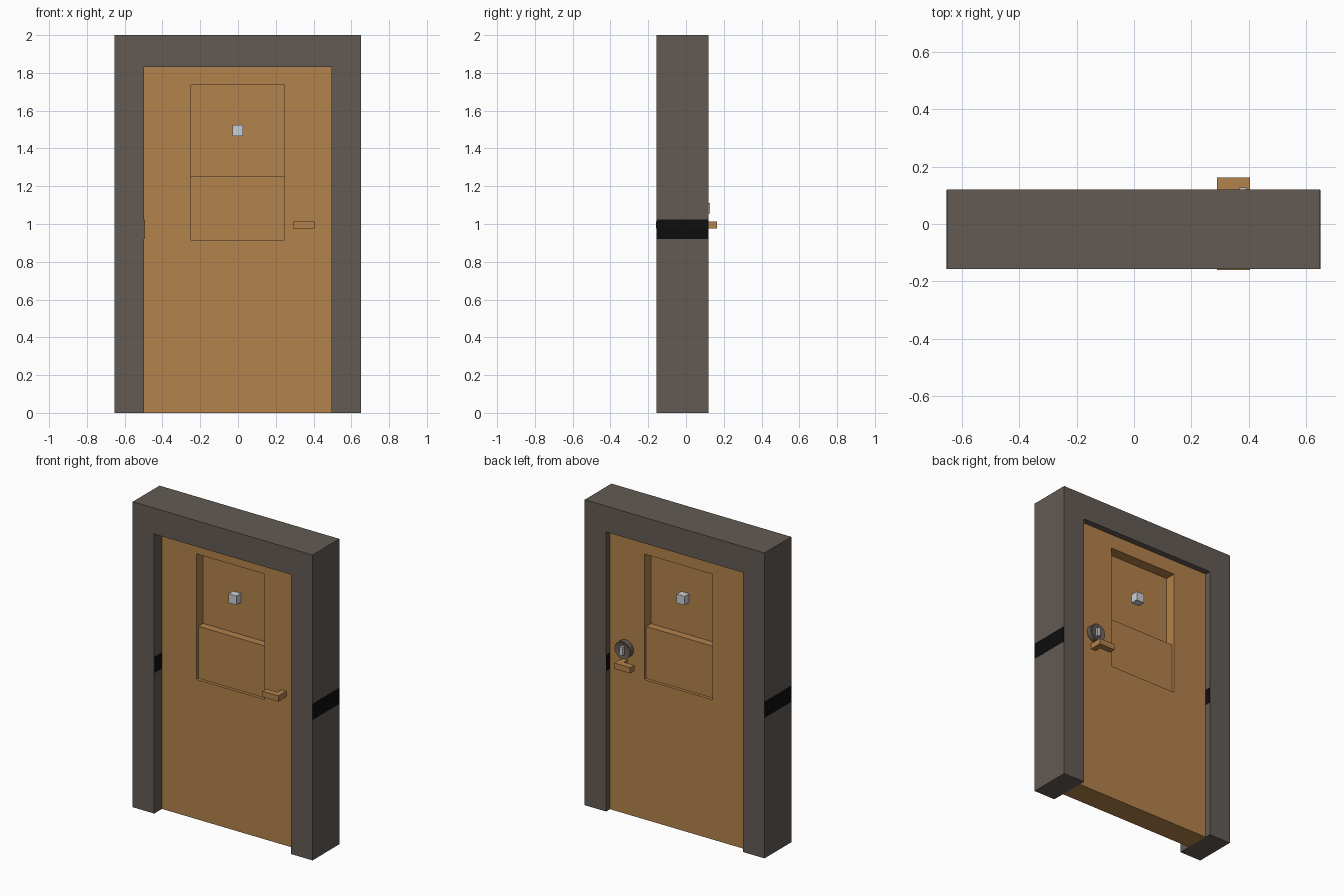
import bpy, bmesh, math
from mathutils import Matrix

if "Cube" in bpy.data.objects:
    bpy.data.objects.remove(bpy.data.objects["Cube"])


def material(name, rgb):
    m = bpy.data.materials.new(name)
    m.diffuse_color = (*rgb, 1)
    m.use_nodes = True
    m.node_tree.nodes["Principled BSDF"].inputs["Base Color"].default_value = m.diffuse_color
    return m


WOOD = material("warm wood", (0.445, 0.223, 0.069))
STONE = material("dark grey stone", (0.125, 0.104, 0.087))
METAL = material("pale metal", (0.60, 0.62, 0.65))
BLACK = material("black band", (0.004, 0.004, 0.004))


def finish(name, bm, mat):
    bmesh.ops.recalc_face_normals(bm, faces=bm.faces)
    me = bpy.data.meshes.new(name)
    bm.to_mesh(me)
    bm.free()
    ob = bpy.data.objects.new(name, me)
    bpy.context.collection.objects.link(ob)
    if mat:
        me.materials.append(mat)
    return ob


def box(name, x, y, z, mat):
    bm = bmesh.new()
    bmesh.ops.create_cube(bm, size=1)
    for v in bm.verts:
        for i, (lo, hi) in enumerate((x, y, z)):
            v.co[i] = lo if v.co[i] < 0 else hi
    return finish(name, bm, mat)


def cut(target, cutter):
    mod = target.modifiers.new("recess", "BOOLEAN")
    mod.object = cutter
    mod.operation = "DIFFERENCE"
    mod.solver = "EXACT"
    cutter.hide_render = True
    bpy.context.view_layer.objects.active = target
    bpy.ops.object.modifier_apply(modifier=mod.name)
    bpy.data.objects.remove(cutter)


FRONT, BACK = -0.157, 0.12      # frame depth
D0, D1 = -0.077, 0.08           # door depth

# door frame: one arch profile extruded through its depth
profile = [(-0.653, 0), (-0.653, 2), (0.65, 2), (0.65, 0),
           (0.495, 0), (0.495, 1.83), (-0.497, 1.83), (-0.497, 0)]
bm = bmesh.new()
face = bm.faces.new([bm.verts.new((x, FRONT, z)) for x, z in profile])
ext = bmesh.ops.extrude_face_region(bm, geom=[face])
for v in ext["geom"]:
    if isinstance(v, bmesh.types.BMVert):
        v.co.y = BACK
finish("door_frame", bm, STONE)

# black bands showing on the inner and outer sides of both jambs
for side, x in (("left", (-0.654, -0.496)), ("right", (0.494, 0.651))):
    box(side + "_jamb_band", x, (FRONT + 0.0005, BACK - 0.0005), (0.92, 1.025), BLACK)

# door leaf with a deep upper and a shallow lower recess on both faces
door = box("door_leaf", (-0.497, 0.495), (D0, D1), (0, 1.83), WOOD)
for sign, surf in ((-1, D0), (1, D1)):
    for (z0, z1), depth in (((1.255, 1.737), 0.07), ((0.915, 1.255), 0.02)):
        ys = sorted((surf + sign * 0.1, surf - sign * depth))
        cut(door, box("recess_cutter", (-0.248, 0.246), ys, (z0, z1), None))

# peephole block through the upper panel
box("peephole", (-0.03, 0.027), (-0.055, 0.058), (1.467, 1.525), METAL)

# lever handles on both faces
for side, stem_y, bar_y in (("front", (-0.121, D0 + 0.005), (-0.16, -0.12)),
                            ("back", (D1 - 0.005, 0.121), (0.12, 0.163))):
    box(side + "_handle_stem", (0.368, 0.404), stem_y, (0.976, 1.012), WOOD)
    box(side + "_handle_bar", (0.29, 0.405), bar_y, (0.975, 1.013), WOOD)

# round lock plate with inset centre, back only
bm = bmesh.new()
bmesh.ops.create_cone(bm, cap_ends=True, segments=32, radius1=0.056, radius2=0.056,
                      depth=0.04,
                      matrix=Matrix.Translation((0.38, 0.096, 1.085))
                      @ Matrix.Rotation(math.radians(-90), 4, "X"))
cap = [f for f in bm.faces if len(f.verts) > 4 and f.calc_center_median().y > 0.1]
bmesh.ops.inset_region(bm, faces=cap, thickness=0.02, depth=-0.006)
finish("lock_plate", bm, STONE)
box("keyhole", (0.369, 0.393), (0.1, 0.128), (1.055, 1.11), METAL)
